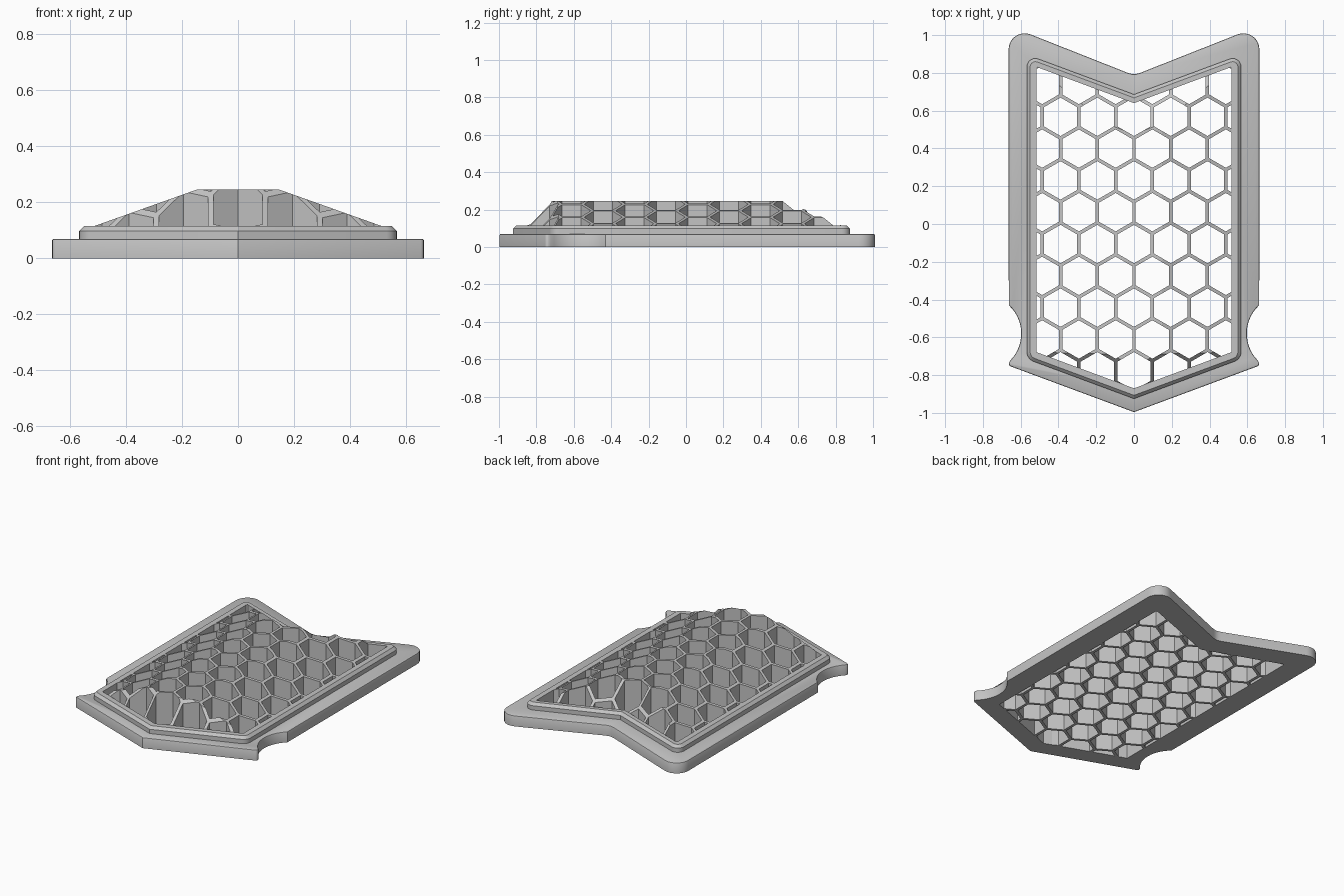
import bpy, bmesh, math
from mathutils import Vector

if "Cube" in bpy.data.objects:
    bpy.data.objects.remove(bpy.data.objects["Cube"])

V = 0.371                      # slope of the chevron edges
grey = bpy.data.materials.new("grey plastic")
grey.diffuse_color = (0.55, 0.55, 0.55, 1)
grey.use_nodes = True
grey.node_tree.nodes["Principled BSDF"].inputs["Base Color"].default_value = grey.diffuse_color


def finish(bm, name):
    bmesh.ops.recalc_face_normals(bm, faces=bm.faces[:])
    me = bpy.data.meshes.new(name)
    bm.to_mesh(me)
    bm.free()
    me.materials.append(grey)
    ob = bpy.data.objects.new(name, me)
    bpy.context.collection.objects.link(ob)
    return ob


def loft(half, layers, name):
    """Stack inset copies of a mirrored half outline: layers = (inset, z)."""
    pts = half + [(-x, y) for x, y in reversed(half) if x > 1e-5]
    n = len(pts)
    bm = bmesh.new()
    rings = []
    for inset, z in layers:
        ring = []
        for i, (x, y) in enumerate(pts):
            p = Vector((x, y))
            d1 = (p - Vector(pts[i - 1])).normalized()
            d2 = (Vector(pts[(i + 1) % n]) - p).normalized()
            n1, n2 = Vector((-d1.y, d1.x)), Vector((-d2.y, d2.x))
            q = p + (n1 + n2) * inset / (1 + n1.dot(n2))
            ring.append(bm.verts.new((q.x, q.y, z)))
        rings.append(ring)
    bm.faces.new(rings[0])
    bm.faces.new(rings[-1])
    for a, b in zip(rings, rings[1:]):
        for i in range(n):
            j = (i + 1) % n
            bm.faces.new((a[i], a[j], b[j], b[i]))
    return finish(bm, name)


def fillet(prev, p, nxt, r, steps=7):
    """Round the corner p with radius r."""
    p = Vector(p)
    a, b = (Vector(prev) - p).normalized(), (Vector(nxt) - p).normalized()
    half = a.angle(b) / 2
    c = p + (a + b).normalized() * r / math.sin(half)
    s = p + a * r / math.tan(half) - c
    e = p + b * r / math.tan(half) - c
    sweep = s.angle(e)
    out = []
    for i in range(steps + 1):
        t = i / steps
        q = (s * math.sin((1 - t) * sweep) + e * math.sin(t * sweep)) / math.sin(sweep)
        out.append(tuple(c + q))
    return out


def cut(ob, cutter):
    bpy.context.view_layer.objects.active = ob
    mod = ob.modifiers.new("cut", 'BOOLEAN')
    mod.operation, mod.solver, mod.object = 'DIFFERENCE', 'EXACT', cutter
    bpy.ops.object.modifier_apply(modifier=mod.name)


def smooth(ob):
    bpy.ops.object.select_all(action='DESELECT')
    ob.select_set(True)
    bpy.context.view_layer.objects.active = ob
    bpy.ops.object.shade_smooth_by_angle(angle=math.radians(28))


# Base plate: chevron outline with a finger scallop on each side
cy, reach, sag = -0.58, 0.15, 0.066
R = (reach ** 2 + sag ** 2) / (2 * sag)
a0 = math.asin(reach / R)
scallop = []
for i in range(15):
    t = -0.94 * a0 + (1.94 * a0) * i / 14
    scallop.append((0.597 + R - R * math.cos(t), cy + R * math.sin(t)))
tip, notch = (0, -0.996), (0, 0.79)
lug = (0.668, -0.996 + V * 0.668)
corner = (0.664, 0.79 + 0.39 * 0.664)
base_half = ([tip] + fillet(tip, lug, scallop[0], 0.014, 4) + scallop
             + fillet(scallop[-1], corner, notch, 0.085, 9)
             + [(0.03, 0.799), (0.014, 0.795), (0, 0.793)])
base = loft(base_half, [(0, 0), (0, 0.064), (0.002, 0.068), (0.006, 0.07)], "base_plate")

# Raised rim with a chamfered top edge
ft, fc = (0, -0.925), (0.567, -0.925 + V * 0.567)
bc, bt = (0.567, 0.686 + V * 0.567), (0, 0.686)
rim_half = [ft] + fillet(ft, fc, bc, 0.055) + fillet(fc, bc, bt, 0.045) + [bt]
rim = loft(rim_half, [(0, 0.07), (0, 0.098), (0.017, 0.115)], "raised_rim")

# Opening through plate and rim
IN, F, B = 0.515, -0.87, 0.64
opening = loft([(0, F), (IN, F + V * IN), (IN, B + V * IN), (0, B)],
               [(0, -0.1), (0, 0.3)], "opening_cutter")
for part in (base, rim):
    cut(part, opening)
    smooth(part)

# Honeycomb block: half of a faceted dome, clipped by planes, then mirrored
bm = bmesh.new()
bmesh.ops.create_cube(bm, size=1)
for v in bm.verts:
    v.co = Vector(((v.co.x + 0.5) * (IN + 0.002), v.co.y * 2, (v.co.z + 0.5) * 0.246))
planes = [((0, F - 0.002, 0), (V, -1, 0)),             # front chevron wall
          ((0, B + 0.002, 0), (-V, 1, 0)),             # back chevron wall
          ((IN, 0, 0.115), (0.356, 0, 1)),             # side slope
          ((0, F, 0.115), (V * 1.03, -1.03, 1)),       # front slope
          ((0, B, 0.115), (-V * 0.8, 0.8, 1))]         # back slope
for co, no in planes:
    res = bmesh.ops.bisect_plane(bm, geom=bm.verts[:] + bm.edges[:] + bm.faces[:],
                                 plane_co=co, plane_no=no, clear_outer=True)
    edges = [e for e in res['geom_cut'] if isinstance(e, bmesh.types.BMEdge)]
    bmesh.ops.holes_fill(bm, edges=edges, sides=0)
middle = [f for f in bm.faces if all(abs(v.co.x) < 1e-5 for v in f.verts)]
bmesh.ops.delete(bm, geom=middle, context='FACES_ONLY')
bmesh.ops.mirror(bm, geom=bm.verts[:] + bm.edges[:] + bm.faces[:], axis='X', merge_dist=1e-4)
honeycomb = finish(bm, "honeycomb_grille")

# Hexagonal cells
PX, PY, WALL = 0.1945, 0.1684, 0.0185
bm = bmesh.new()
rad = (PX - WALL) / math.sqrt(3)
for row in range(-6, 7):
    for col in range(-4, 5):
        x = (col + 0.5 * (row % 2)) * PX
        y = -0.106 + row * PY
        rings = [[bm.verts.new((x + rad * math.sin(k * math.pi / 3),
                                y + rad * math.cos(k * math.pi / 3), z)) for k in range(6)]
                 for z in (-0.1, 0.4)]
        bm.faces.new(rings[0])
        bm.faces.new(rings[1])
        for k in range(6):
            j = (k + 1) % 6
            bm.faces.new((rings[0][k], rings[0][j], rings[1][j], rings[1][k]))
cells = finish(bm, "cell_cutter")
cut(honeycomb, cells)

for helper in (opening, cells):
    bpy.data.objects.remove(helper)
